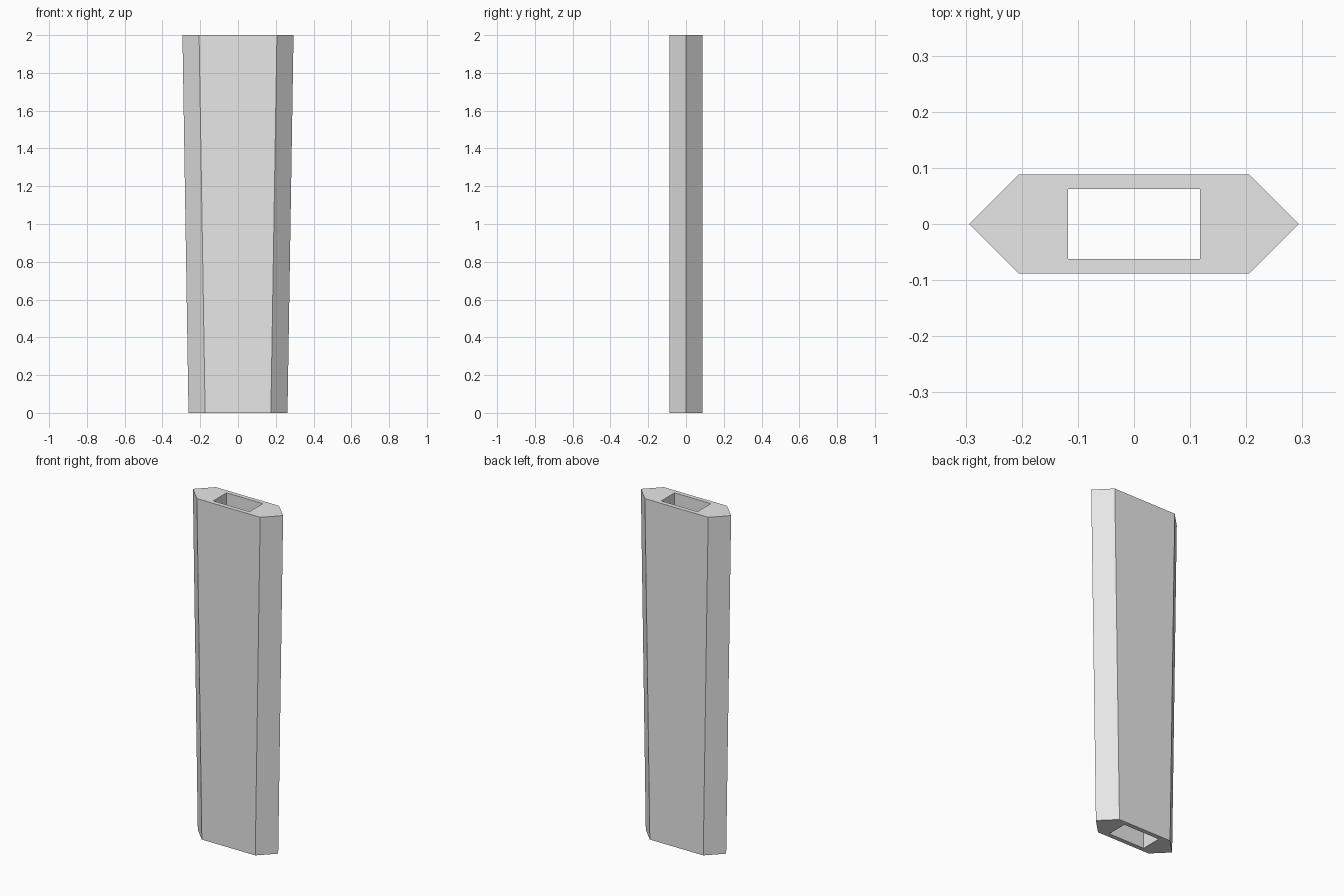
import bpy
import bmesh

cube = bpy.data.objects.get("Cube")
if cube:
    bpy.data.objects.remove(cube, do_unlink=True)

HEIGHT = 2.0
HALF_DEPTH = 0.088
TOP_HALF_WIDTH, BOTTOM_HALF_WIDTH = 0.294, 0.262
SLOT_X, SLOT_Y = 0.118, 0.062

# Plain grey material
grey = bpy.data.materials.new("light grey")
grey.use_nodes = True
color = (0.8, 0.8, 0.8, 1.0)
grey.diffuse_color = color
grey.node_tree.nodes["Principled BSDF"].inputs["Base Color"].default_value = color


def hexagon(half_width, z):
    """Pointed six-sided outline with 45 degree bevels."""
    flat = half_width - HALF_DEPTH
    d = HALF_DEPTH
    return [(half_width, 0, z), (flat, d, z), (-flat, d, z),
            (-half_width, 0, z), (-flat, -d, z), (flat, -d, z)]


def rectangle(z):
    return [(SLOT_X, SLOT_Y, z), (-SLOT_X, SLOT_Y, z),
            (-SLOT_X, -SLOT_Y, z), (SLOT_X, -SLOT_Y, z)]


def ring(bm, points):
    verts = [bm.verts.new(p) for p in points]
    edges = [bm.edges.new((v, verts[i - 1])) for i, v in enumerate(verts)]
    return verts, edges


def bridge(bm, low, high):
    for i in range(len(low)):
        bm.faces.new((low[i - 1], low[i], high[i], high[i - 1]))


# Tapered grip with a straight rectangular slot through it
bm = bmesh.new()
outer_low, e1 = ring(bm, hexagon(BOTTOM_HALF_WIDTH, 0))
outer_high, e2 = ring(bm, hexagon(TOP_HALF_WIDTH, HEIGHT))
inner_low, e3 = ring(bm, rectangle(0))
inner_high, e4 = ring(bm, rectangle(HEIGHT))
bridge(bm, outer_low, outer_high)
bridge(bm, inner_low, inner_high)

# End caps around the slot
for edges in (e1 + e3, e2 + e4):
    bmesh.ops.triangle_fill(bm, edges=edges, use_beauty=True)
bmesh.ops.recalc_face_normals(bm, faces=bm.faces)
bmesh.ops.dissolve_limit(bm, angle_limit=0.001, verts=bm.verts, edges=bm.edges)

mesh = bpy.data.meshes.new("hollow_grip")
bm.to_mesh(mesh)
bm.free()
mesh.materials.append(grey)
grip = bpy.data.objects.new("hollow_grip", mesh)
bpy.context.collection.objects.link(grip)
